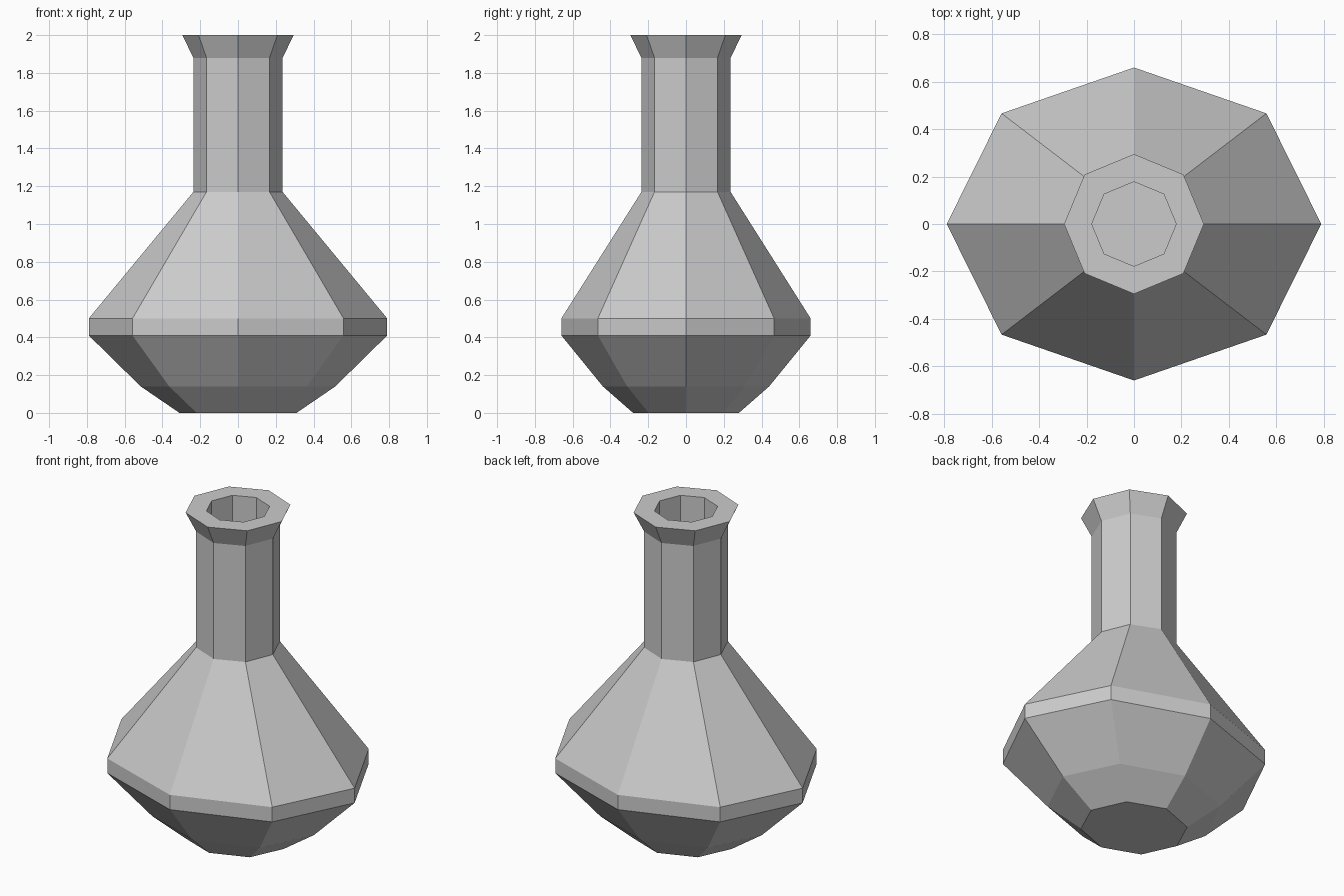
import bpy, bmesh, math

if "Cube" in bpy.data.objects:
    bpy.data.objects.remove(bpy.data.objects["Cube"])

SIDES = 8

grey = bpy.data.materials.new("plain grey")
grey.diffuse_color = (0.6, 0.6, 0.6, 1.0)
grey.use_nodes = True
grey.node_tree.nodes["Principled BSDF"].inputs["Base Color"].default_value = grey.diffuse_color

# Profile rings (x radius, y radius, height): base, belly, neck, flared lip, inner hole
PROFILE = [
    (0.31, 0.28, 0.0),
    (0.515, 0.44, 0.14),
    (0.79, 0.66, 0.41),
    (0.79, 0.66, 0.50),
    (0.236, 0.236, 1.17),
    (0.236, 0.236, 1.88),
    (0.295, 0.295, 2.0),
    (0.178, 0.178, 2.0),
    (0.178, 0.178, 1.17),
]


def ring(bm, rx, ry, z):
    step = 2 * math.pi / SIDES
    return [bm.verts.new((rx * math.cos(i * step), ry * math.sin(i * step), z))
            for i in range(SIDES)]


# Vase body: stacked octagons joined into one closed surface
bm = bmesh.new()
rings = [ring(bm, *p) for p in PROFILE]
for low, high in zip(rings, rings[1:]):
    for i in range(SIDES):
        j = (i + 1) % SIDES
        bm.faces.new((low[i], low[j], high[j], high[i]))
bm.faces.new(rings[0][::-1])   # underside
bm.faces.new(rings[-1])        # floor of the hole

mesh = bpy.data.meshes.new("vase")
bm.to_mesh(mesh)
bm.free()
mesh.materials.append(grey)
vase = bpy.data.objects.new("vase", mesh)
bpy.context.collection.objects.link(vase)
